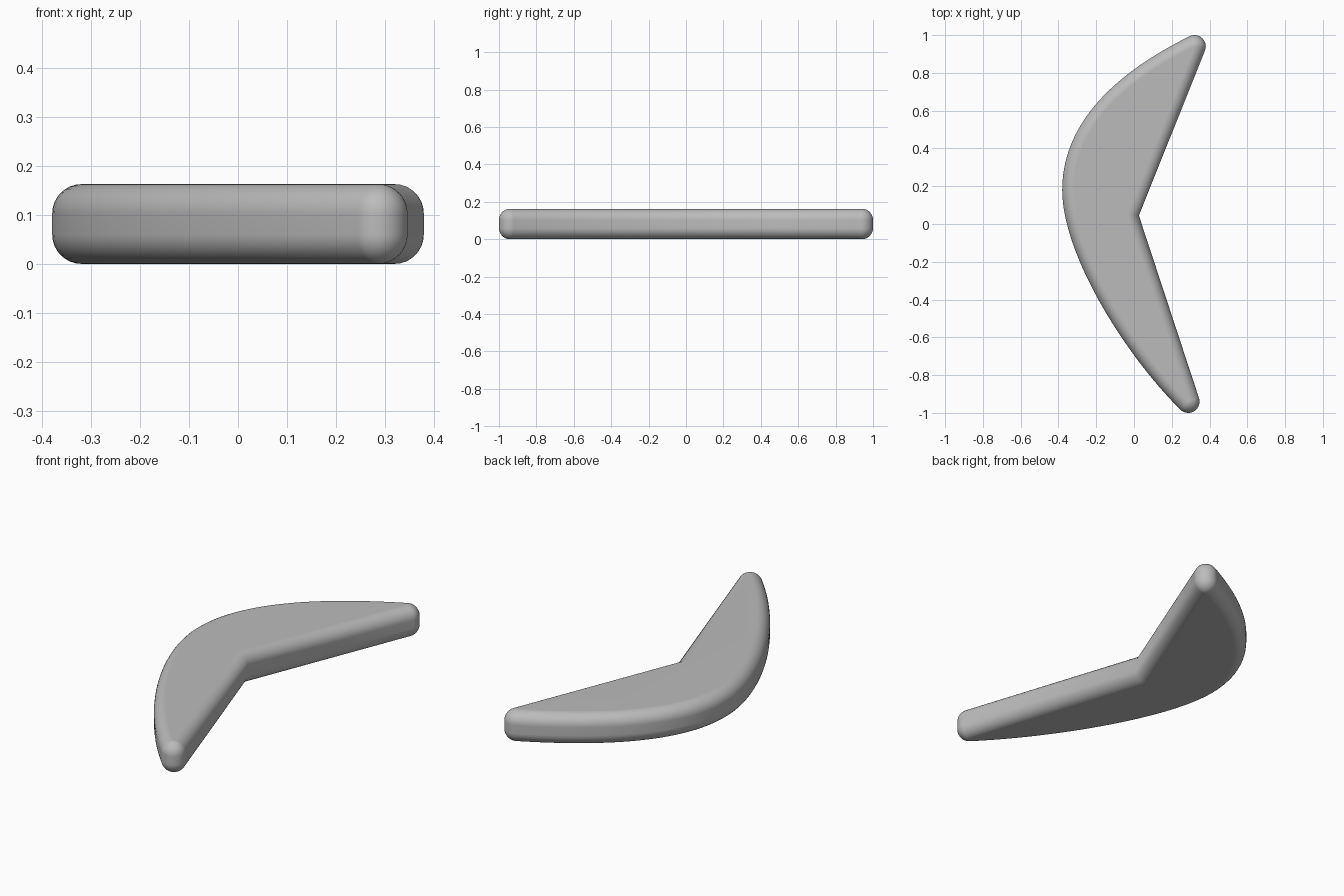
import bpy, bmesh, math
from mathutils import Vector

cube = bpy.data.objects.get("Cube")
if cube:
    bpy.data.objects.remove(cube, do_unlink=True)

RADIUS = 0.06      # rounding of the rim
HALF_FLAT = 0.0215  # half the height of the straight side band
STEPS = 28
RIM_STEPS = 8

# Core outline, from which the rounded rim swells outward
back_tip = Vector((0.32, 0.94))
belly = Vector((-0.32, 0.18))
front_tip = Vector((0.287, -0.94))
notch = Vector((-0.038, 0.047))
back_arc = (back_tip, Vector((0.02, 0.79)), Vector((-0.32, 0.55)), belly)
front_arc = (belly, Vector((-0.32, -0.12)), Vector((-0.03, -0.62)), front_tip)


def outward(direction):
    d = direction.normalized()
    return Vector((d.y, -d.x))


def arc_samples(p, start):
    """Points and outward normals along a cubic arc."""
    out = []
    for i in range(start, STEPS + 1):
        t = i / STEPS
        s = 1 - t
        point = p[0]*s**3 + p[1]*3*s*s*t + p[2]*3*s*t*t + p[3]*t**3
        tangent = (p[1]-p[0])*s*s + (p[2]-p[1])*2*s*t + (p[3]-p[2])*t*t
        out.append((point, outward(tangent)))
    return out


def tip_fan(tip, n0, n1, count=14):
    """Normals turning counterclockwise around a rounded tip."""
    a0 = math.atan2(n0.y, n0.x)
    sweep = (math.atan2(n1.y, n1.x) - a0) % math.tau
    angles = [a0 + sweep * i / count for i in range(1, count + 1)]
    return [(tip, Vector((math.cos(a), math.sin(a)))) for a in angles]


curve = arc_samples(back_arc, 0) + arc_samples(front_arc, 1)
front_normal = outward(notch - front_tip)
back_normal = outward(back_tip - notch)
mitre = (front_normal + back_normal) / (1 + front_normal.dot(back_normal))
outline = curve + tip_fan(front_tip, curve[-1][1], front_normal)
outline.append((notch, mitre))
outline += tip_fan(back_tip, back_normal, curve[0][1])[:-1]
outline.insert(len(outline) - 13, (back_tip, back_normal))

# Rim section: lower quarter round, straight band, upper quarter round
section = []
for sign in (-1, 1):
    for i in range(RIM_STEPS + 1):
        a = math.pi / 2 * i / RIM_STEPS
        a = a - math.pi / 2 if sign < 0 else a
        height = RADIUS + HALF_FLAT + sign * HALF_FLAT + RADIUS * math.sin(a)
        section.append((RADIUS * math.cos(a), height))

# Body
bm = bmesh.new()
rings = [[bm.verts.new((*(p + n * r), z)) for p, n in outline] for r, z in section]
count = len(outline)
for low, high in zip(rings, rings[1:]):
    for i in range(count):
        j = (i + 1) % count
        bm.faces.new((low[i], low[j], high[j], high[i]))
bm.faces.new(rings[-1])
bm.faces.new(rings[0][::-1])
bmesh.ops.remove_doubles(bm, verts=bm.verts, dist=0.0001)
bmesh.ops.recalc_face_normals(bm, faces=bm.faces)
mesh = bpy.data.meshes.new("boomerang_body")
bm.to_mesh(mesh)
bm.free()
body = bpy.data.objects.new("boomerang_body", mesh)
bpy.context.collection.objects.link(body)

# Plain grey finish
grey = bpy.data.materials.new("plain_grey")
grey.use_nodes = True
colour = (0.5, 0.5, 0.5, 1)
grey.diffuse_color = colour
grey.node_tree.nodes["Principled BSDF"].inputs["Base Color"].default_value = colour
mesh.materials.append(grey)

# Smooth rim with flat caps
bpy.ops.object.select_all(action='DESELECT')
body.select_set(True)
bpy.context.view_layer.objects.active = body
bpy.ops.object.shade_smooth_by_angle(angle=math.radians(60))
weighted = body.modifiers.new("flat_caps", 'WEIGHTED_NORMAL')
weighted.keep_sharp = True
